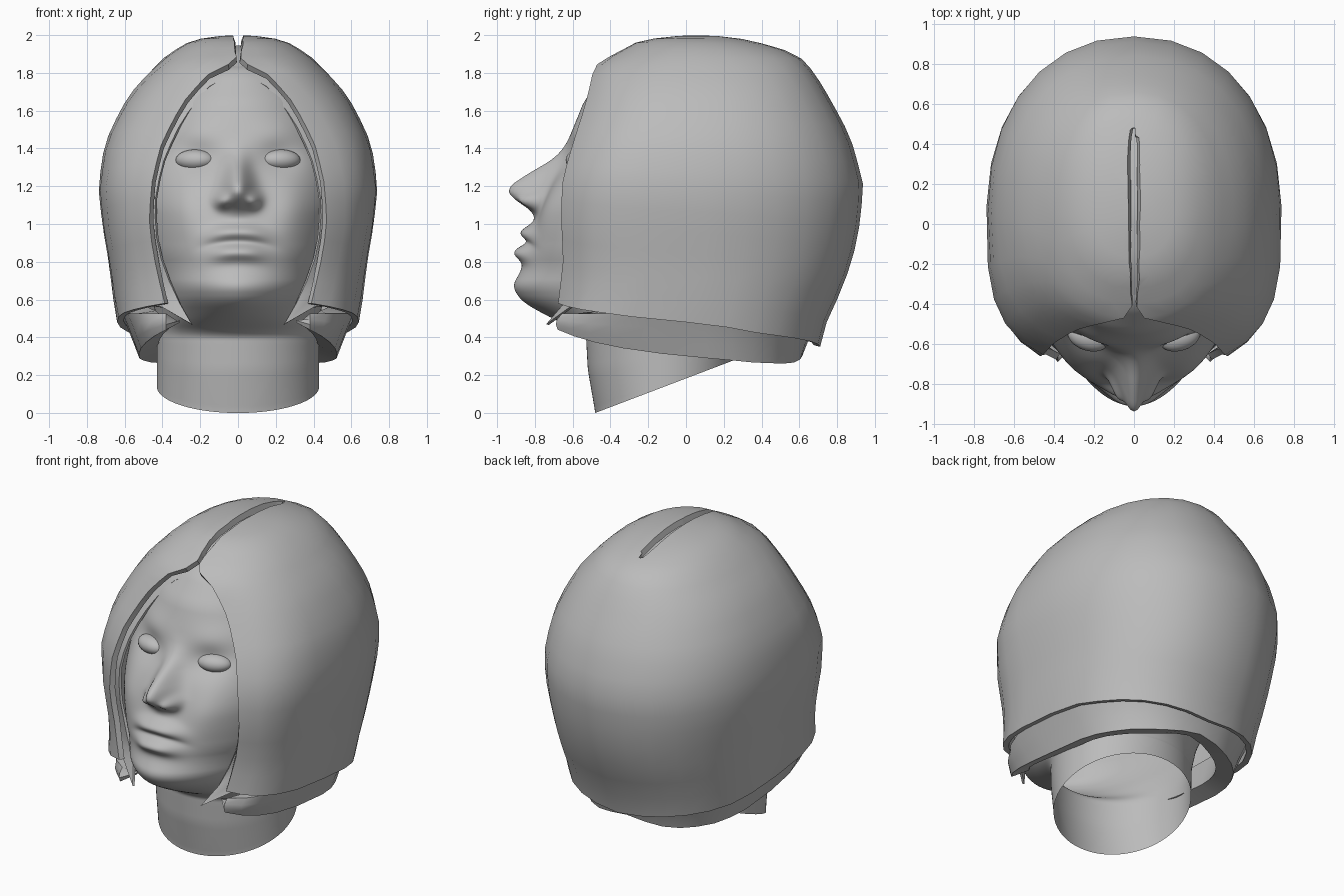
import bpy, bmesh, math
from mathutils import Vector

cube = bpy.data.objects.get("Cube")
if cube:
    bpy.data.objects.remove(cube)

grey = bpy.data.materials.new("plain_grey")
grey.use_nodes = True
grey.diffuse_color = (0.5, 0.5, 0.5, 1)
grey.node_tree.nodes["Principled BSDF"].inputs["Base Color"].default_value = (0.5, 0.5, 0.5, 1)


def lerp(table, v):
    """Piecewise linear lookup in ((key, value), ...) with rising keys."""
    if v <= table[0][0]:
        return table[0][1]
    for (a, p), (b, q) in zip(table, table[1:]):
        if v <= b:
            return p + (q - p) * (v - a) / (b - a)
    return table[-1][1]


def soft(table, v, r=0.04):
    return sum(lerp(table, v + r * k / 4) for k in range(-4, 5)) / 9


def spow(c, p):
    return math.copysign(abs(c) ** p, c)


def activate(ob):
    bpy.ops.object.select_all(action='DESELECT')
    ob.select_set(True)
    bpy.context.view_layer.objects.active = ob


def finish(ob, angle=40):
    ob.data.materials.clear()
    ob.data.materials.append(grey)
    activate(ob)
    bpy.ops.object.shade_smooth_by_angle(angle=math.radians(angle))
    return ob


def bm_object(bm, name):
    me = bpy.data.meshes.new(name)
    bm.to_mesh(me)
    bm.free()
    ob = bpy.data.objects.new(name, me)
    bpy.context.collection.objects.link(ob)
    return ob


def grid_object(name, rows, closed, angle):
    """Skin rows of points into a smooth-shaded object with outward normals."""
    bm = bmesh.new()
    vs = [[bm.verts.new(p) for p in row] for row in rows]
    n = len(rows[0])
    for a, b in zip(vs, vs[1:]):
        for i in range(n if closed else n - 1):
            j = (i + 1) % n
            bm.faces.new((a[i], a[j], b[j], b[i]))
    bmesh.ops.remove_doubles(bm, verts=bm.verts, dist=0.0008)
    bm.normal_update()
    mid = Vector((0, 0.05, 1.0))
    if sum(f.normal.dot(f.calc_center_median() - mid) * f.calc_area() for f in bm.faces) < 0:
        bmesh.ops.reverse_faces(bm, faces=bm.faces)
    return finish(bm_object(bm, name), angle)


# ---- Head and neck: one loft with the face pushed out of its front ----
FRONT = ((0, -.48), (.23, -.52), (.42, -.53), (.51, -.73), (.59, -.87), (.67, -.92), (.77, -.865),
         (.85, -.85), (.95, -.82), (1.1, -.76), (1.3, -.68), (1.45, -.62), (1.65, -.54),
         (1.8, -.42), (1.85, -.34), (1.9, -.05))
WIDTH = ((0, .43), (.42, .43), (.55, .44), (.7, .48), (.85, .52), (1.1, .57), (1.3, .56),
         (1.5, .52), (1.7, .42), (1.8, .34), (1.86, .22), (1.9, .05))
BACK = ((0, .27), (.42, .28), (.8, .5), (1.3, .72), (1.6, .6), (1.8, .4), (1.9, .05))
POWER = ((.4, 2.0), (.55, 1.8), (.7, 1.9), (.85, 2.15), (1.2, 2.35), (1.5, 2.1), (1.8, 2.0))
NOSE = ((1.0, 0), (1.05, .02), (1.09, .08), (1.14, .18), (1.19, .225), (1.265, .145),
        (1.34, .045), (1.4, .01), (1.46, 0))


def bump(d, s, p=2):
    return math.exp(-abs(d / s) ** p)


def face_push(x, z):
    ax = abs(x)
    d = soft(NOSE, z, .03) * bump(x, lerp(((1.14, .085), (1.3, .06)), z))
    d += .065 * bump(ax - .085, .04) * bump(z - 1.12, .04)             # nostril wings
    d -= .042 * bump(ax - .21, .12) * bump(z - 1.35, .08)              # eye sockets
    d += .012 * bump(ax - .22, .13) * bump(z - 1.49, .07)              # brows
    d += .035 * bump(ax - .29, .13) * bump(z - 1.08, .16)              # cheeks
    zm = z + .7 * x * x
    d += .058 * bump(x, .15, 2.8) * bump(zm - .958, .042)              # upper lip
    d += .06 * bump(x, .135, 2.8) * bump(zm - .85, .045)               # lower lip
    d -= .012 * bump(x, .18, 4) * bump(zm - .904, .02)                 # mouth line
    return d


def head_point(z, s):
    t = s - .6 * math.sin(s)
    w, f, b = soft(WIDTH, z), soft(FRONT, z, .03), soft(BACK, z)
    yc = lerp(((.4, -.11), (.8, 0)), z)
    c, e = math.cos(t), 2 / soft(POWER, z)
    x = w * spow(math.sin(t), e)
    y = yc + (f - yc if c > 0 else b - yc) * abs(c) ** e
    if c > 0 and z > .5:
        y -= face_push(x, z) * min(1, c * 2)
    if z < .4:                                   # sloping open neck rim
        rim = max(0, (y + .48) * .38)
        z = rim + z / .4 * (.4 - rim)
    return (x, y, z)


N, M = 144, 190
rows = [[head_point(1.9 * k / M, 2 * math.pi * i / N) for i in range(N)] for k in range(M + 1)]
grid_object("head_and_neck", rows, True, 70)

# ---- Eyes ----
for side, label in ((1, "left"), (-1, "right")):
    bpy.ops.mesh.primitive_uv_sphere_add(segments=32, ring_count=16, location=(side * .228, -.565, 1.338))
    eye = bpy.context.object
    eye.name = label + "_eye"
    eye.scale = (.105, .068, .056)
    eye.rotation_euler = (0, 0, side * .3)
    finish(eye)

# ---- Hair: layered shells sharing one set of profiles ----
H_WIDTH = ((.3, .62), (.48, .64), (.6, .66), (.8, .685), (1.0, .72), (1.2, .74), (1.4, .71), (1.5, .675),
           (1.68, .58), (1.8, .475), (1.9, .37), (1.97, .25), (1.993, .14), (2, 0))
H_FRONT = ((.4, -.82), (.5, -.81), (.58, -.73), (.8, -.72), (1.0, -.735), (1.2, -.72), (1.4, -.66),
           (1.6, -.585), (1.8, -.51), (1.86, -.46), (1.9, -.38), (1.97, -.25), (1.993, -.1), (2, .05))
H_BACK = ((.35, .71), (.5, .75), (.6, .80), (.7, .84), (.8, .88), (1.0, .92), (1.2, .94), (1.4, .89),
          (1.5, .85), (1.65, .77), (1.8, .68), (1.9, .59), (1.97, .36), (1.993, .22), (2, .05))
H_POWER = ((1.3, 3.1), (1.9, 2.2))
OPENING = ((.5, .36), (.6, .395), (.85, .45), (1.0, .47), (1.2, .46), (1.4, .415), (1.55, .345),
           (1.68, .265), (1.8, .15), (1.84, .07), (1.86, 0))
OPENING_INNER = ((.46, .24), (.55, .29), (.65, .345), (.85, .415), (1.0, .44), (1.2, .435), (1.4, .385),
                 (1.55, .315), (1.68, .235), (1.8, .13), (1.86, 0))


def hair_layer(name, inset, opening, hem, thickness, top=2.0, levels=20, cols=12, taper=0):
    """Shell around the head; taper draws its lower edge further inward."""
    rows = []
    for k in range(levels + 1):
        v = math.sin(math.pi / 2 * k / levels) if top == 2.0 else k / levels
        inward = inset + taper * (1 - v)
        half = []
        for i in range(cols + 1):
            u = i / cols
            zb = lerp(hem, u)
            z = zb + (top - zb) * v
            w = max(lerp(H_WIDTH, z) - inward, 0)
            f = min(lerp(H_FRONT, z) + inset, .05)
            b = max(lerp(H_BACK, z) - inward, .05)
            xe, n = min(lerp(opening, z), w), lerp(H_POWER, z)
            t0 = -math.acos((xe / w) ** (n / 2)) if w > 0 else -math.pi / 2
            t = t0 + (math.pi / 2 - t0) * u
            e = 2 / (n if t < 0 else 2.2)
            x = w * abs(math.cos(t)) ** e
            y = .05 + (f - .05 if t < 0 else b - .05) * abs(math.sin(t)) ** e
            half.append((x, y, z - inset * v))
        rows.append(half + [(-x, y, z) for x, y, z in half[-2::-1]])
    ob = grid_object(name, rows, False, 35)
    m = ob.modifiers.new("thickness", 'SOLIDIFY')
    m.thickness, m.offset = thickness, -1
    bpy.ops.object.modifier_apply(modifier=m.name)
    return finish(ob, 35)


outer = hair_layer("hair_outer", 0, OPENING, ((0, .58), (.3, .52), (.6, .42), (1, .35)), .035)
hair_layer("hair_inner", .055, OPENING_INNER, ((0, .47), (.1, .58), (.5, .5), (1, .4)), .015)
hair_layer("hair_lower_hem", .035, ((0, .38), (1, .38)),
           ((0, .44), (.2, .36), (.4, .29), (.6, .265), (.8, .26), (1, .30)), .11,
           top=.56, levels=3, taper=.06)

# ---- Parting groove along the crown ----
bm = bmesh.new()
path = ((-.6, 1.76, .03), (-.35, 1.85, .05), (-.2, 1.91, .06), (.0, 1.935, .065),
        (.2, 1.93, .075), (.43, 1.89, .08), (.48, 1.9, .01))
rings = [[bm.verts.new(p) for p in ((-.005, y, z), (.005, y, z), (hw, y, 2.1), (-hw, y, 2.1))]
         for y, z, hw in path]
for a, b in zip(rings, rings[1:]):
    for i in range(4):
        bm.faces.new((a[i], a[(i + 1) % 4], b[(i + 1) % 4], b[i]))
bm.faces.new(rings[0])
bm.faces.new(rings[-1])
bmesh.ops.recalc_face_normals(bm, faces=bm.faces)
cutter = bm_object(bm, "parting_cutter")
cutter.hide_render = True
cut = outer.modifiers.new("parting", 'BOOLEAN')
cut.operation, cut.solver, cut.object = 'DIFFERENCE', 'EXACT', cutter
activate(outer)
bpy.ops.object.modifier_apply(modifier=cut.name)
bpy.data.objects.remove(cutter)
finish(outer, 35)
